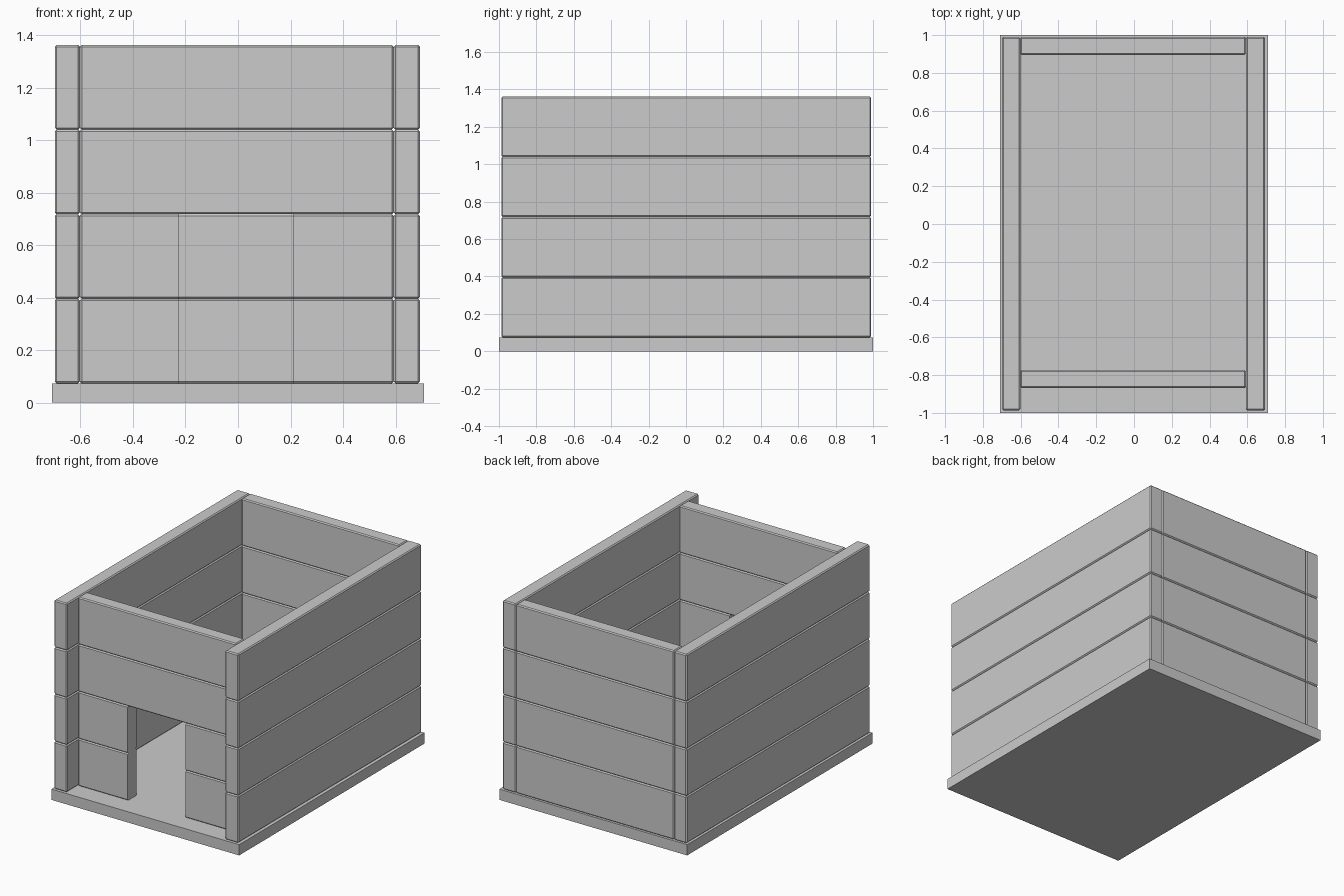
import bpy, bmesh

if "Cube" in bpy.data.objects:
    bpy.data.objects.remove(bpy.data.objects["Cube"])

PITCH, Z0, BEVEL = 0.3222, 0.0735, 0.007


def block(name, x, y, z, bevel=0.0, cut=None):
    """Box from (min, max) ranges; cut=(x, side) trims it to a flat end."""
    bm = bmesh.new()
    bmesh.ops.create_cube(bm, size=1)
    for v in bm.verts:
        v.co = [r[0] if c < 0 else r[1] for c, r in zip(v.co, (x, y, z))]
    if bevel:
        bmesh.ops.bevel(bm, geom=bm.edges[:], offset=bevel, segments=1,
                        affect='EDGES', profile=0.5)
    if cut:
        cx, side = cut
        geom = bm.verts[:] + bm.edges[:] + bm.faces[:]
        res = bmesh.ops.bisect_plane(bm, geom=geom, plane_co=(cx, 0, 0),
                                     plane_no=(side, 0, 0), clear_outer=True)
        edges = [e for e in res['geom_cut'] if isinstance(e, bmesh.types.BMEdge)]
        bmesh.ops.contextual_create(bm, geom=edges)
    bmesh.ops.recalc_face_normals(bm, faces=bm.faces[:])
    mesh = bpy.data.meshes.new(name)
    bm.to_mesh(mesh)
    bm.free()
    obj = bpy.data.objects.new(name, mesh)
    bpy.context.collection.objects.link(obj)
    return obj


# Base slab
block("base", (-0.709, 0.709), (-1, 1), (0, 0.0735))

LEFT, MID, RIGHT = (-0.698, -0.602), (-0.602, 0.593), (0.593, 0.693)
SIDE_Y, FRONT_Y, BACK_Y = (-0.987, 0.99), (-0.868, -0.774), (0.896, 0.99)

# Four courses of chamfered planks
for i in range(4):
    z = (Z0 + i * PITCH, Z0 + (i + 1) * PITCH)
    block(f"left_plank_{i}", LEFT, SIDE_Y, z, BEVEL)
    block(f"right_plank_{i}", RIGHT, SIDE_Y, z, BEVEL)
    block(f"back_plank_{i}", MID, BACK_Y, z, BEVEL)
    if i < 2:  # the doorway splits the two lower front planks
        block(f"front_left_plank_{i}", MID, FRONT_Y, z, BEVEL, (-0.225, 1))
        block(f"front_right_plank_{i}", MID, FRONT_Y, z, BEVEL, (0.212, -1))
    else:
        block(f"front_plank_{i}", MID, FRONT_Y, z, BEVEL)
